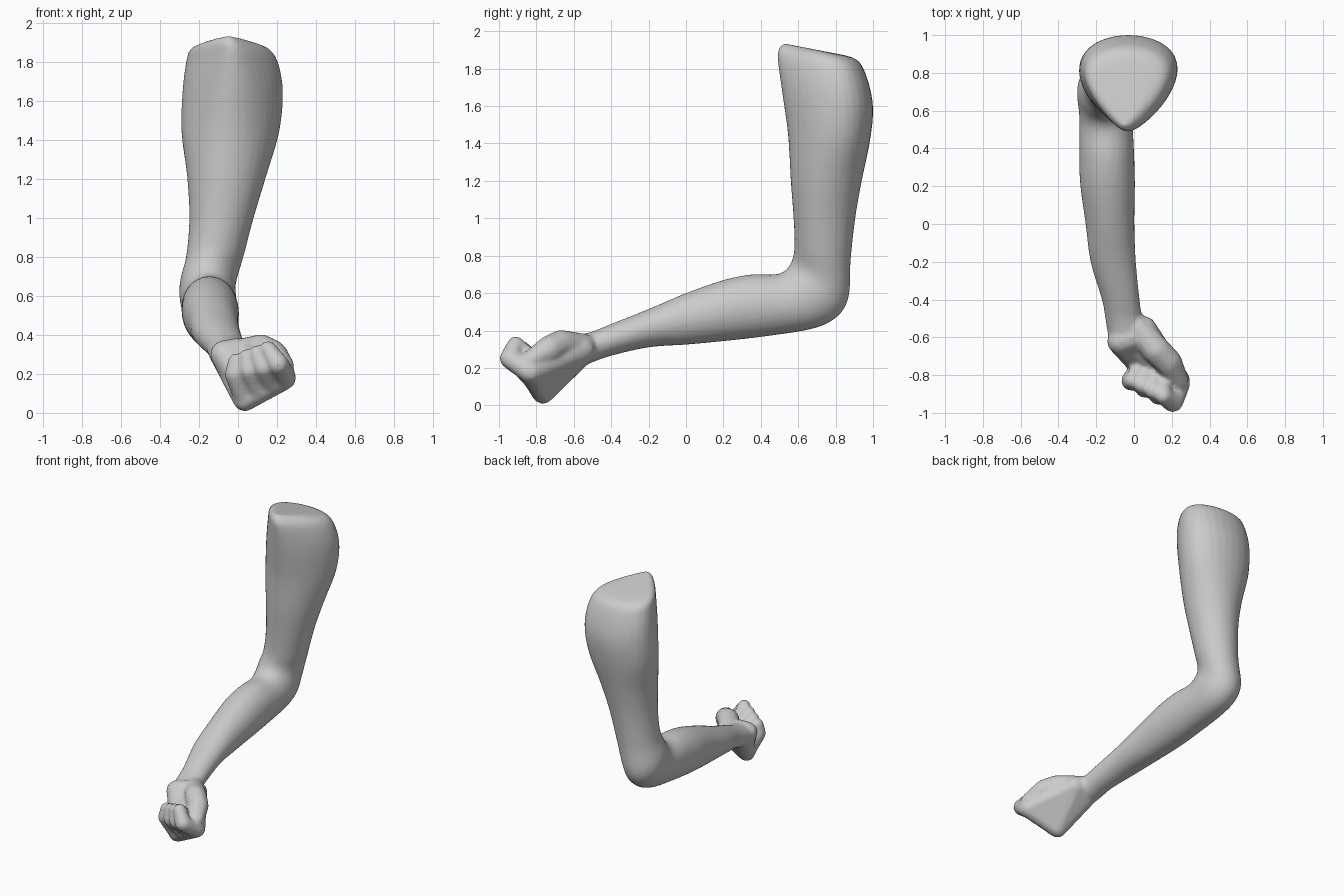
import bpy, bmesh, math
from mathutils import Vector

if "Cube" in bpy.data.objects:
    bpy.data.objects.remove(bpy.data.objects["Cube"])

bm = bmesh.new()
SEG, SUB = 32, 4

# Arm: rings as inner (y,z), outer (y,z), x min, x max, egg pinch towards inner side
RINGS = [
    (.52, 1.935, .78, 1.885, -.15, .05, .5), (.495, 1.905, .91, 1.85, -.225, .14, .5),
    (.49, 1.85, .965, 1.76, -.25, .19, .45), (.51, 1.70, 1.0, 1.60, -.275, .22, .32),
    (.545, 1.45, .985, 1.42, -.285, .205, .2), (.56, 1.2, .94, 1.2, -.26, .14, .05),
    (.575, 1.0, .905, 1.0, -.25, .08, 0), (.58, .85, .88, .77, -.265, .03, 0),
    (.565, .77, .87, .58, -.297, -.01, 0), (.53, .72, .81, .475, -.30, -.01, 0),
    (.47, .70, .68, .41, -.29, -.01, 0), (.35, .70, .42, .368, -.29, 0, 0),
    (.20, .67, .22, .345, -.285, .005, 0), (0, .60, .01, .325, -.257, .002, 0),
    (-.2, .515, -.2, .31, -.23, .01, 0), (-.4, .435, -.4, .265, -.17, .03, 0),
    (-.5, .395, -.5, .23, -.152, .045, 0), (-.58, .375, -.57, .205, -.14, .07, 0),
]


def spline(points):
    """Catmull-Rom interpolation of a list of tuples."""
    out = []
    for i in range(len(points) - 1):
        p = [points[max(0, min(len(points) - 1, i + k))] for k in (-1, 0, 1, 2)]
        for s in range(SUB):
            t = s / SUB
            out.append([.5 * (2*b + (c - a)*t + (2*a - 5*b + 4*c - d)*t*t
                              + (3*b - a - 3*c + d)*t**3) for a, b, c, d in zip(*p)])
    out.append(list(points[-1]))
    return out


loops = []
for yi, zi, yo, zo, x0, x1, egg in spline(RINGS):
    loop = []
    for k in range(SEG):
        a = 2 * math.pi * k / SEG
        c, s = math.cos(a), math.sin(a)
        x = (x0 + x1) / 2 + (x1 - x0) / 2 * c * (1 - egg * s)
        y = (yi + yo) / 2 + (yi - yo) / 2 * s
        z = (zi + zo) / 2 + (zi - zo) / 2 * s
        loop.append(bm.verts.new((x, y, z)))
    loops.append(loop)
for a, b in zip(loops, loops[1:]):
    for k in range(SEG):
        n = (k + 1) % SEG
        bm.faces.new((a[k], a[n], b[n], b[k]))
bm.faces.new(loops[0])
bm.faces.new(loops[-1])
bmesh.ops.recalc_face_normals(bm, faces=bm.faces[:])


def hull(*balls):
    """Add the convex hull of a set of (x, y, z, radius) balls."""
    tmp = bmesh.new()
    for x, y, z, r in balls:
        res = bmesh.ops.create_icosphere(tmp, subdivisions=2, radius=r)
        bmesh.ops.translate(tmp, verts=res["verts"], vec=(x, y, z))
    pts = [v.co.copy() for v in tmp.verts]
    tmp.free()
    tmp = bmesh.new()
    for p in pts:
        tmp.verts.new(p)
    bmesh.ops.convex_hull(tmp, input=tmp.verts[:])
    loose = [v for v in tmp.verts if not v.link_faces]
    bmesh.ops.delete(tmp, geom=loose, context='VERTS')
    bmesh.ops.recalc_face_normals(tmp, faces=tmp.faces[:])
    mesh = bpy.data.meshes.new("hull_tmp")
    tmp.to_mesh(mesh)
    tmp.free()
    bm.from_mesh(mesh)
    bpy.data.meshes.remove(mesh)


# Palm and heel of the hand
hull((-.055, -.57, .29, .085), (.05, -.56, .30, .075),
     (.035, -.765, .068, .062), (.235, -.83, .18, .065))
hull((-.07, -.62, .30, .075), (-.01, -.60, .31, .075), (.03, -.72, .16, .08))

# Thumb base and thumb folded along the side
thumb = [(.02, -.55, .31, .075), (.12, -.67, .328, .077),
         (.18, -.73, .30, .075), (.235, -.83, .24, .055)]
for a, b in zip(thumb, thumb[1:]):
    hull(a, b)

# Four curled fingers, blended from little finger to index finger
LITTLE = [(.04, -.765, .068, .06), (-.015, -.83, .20, .055),
          (-.01, -.83, .265, .042), (.02, -.77, .24, .04)]
INDEX = [(.24, -.84, .18, .06), (.205, -.94, .25, .058),
         (.155, -.91, .325, .046), (.15, -.82, .25, .042)]
for f in range(4):
    joints = [tuple(Vector(a).lerp(Vector(b), f / 3)) for a, b in zip(LITTLE, INDEX)]
    for a, b in zip(joints, joints[1:]):
        hull(a, b)

# Fuse everything into one smooth skin
mesh = bpy.data.meshes.new("arm_with_fist")
bm.to_mesh(mesh)
bm.free()
arm = bpy.data.objects.new("arm_with_fist", mesh)
bpy.context.collection.objects.link(arm)
remesh = arm.modifiers.new("fuse", 'REMESH')
remesh.mode = 'VOXEL'
remesh.voxel_size = .012
remesh.use_smooth_shade = True
smooth = arm.modifiers.new("soften", 'SMOOTH')
smooth.factor = .5
smooth.iterations = 5
